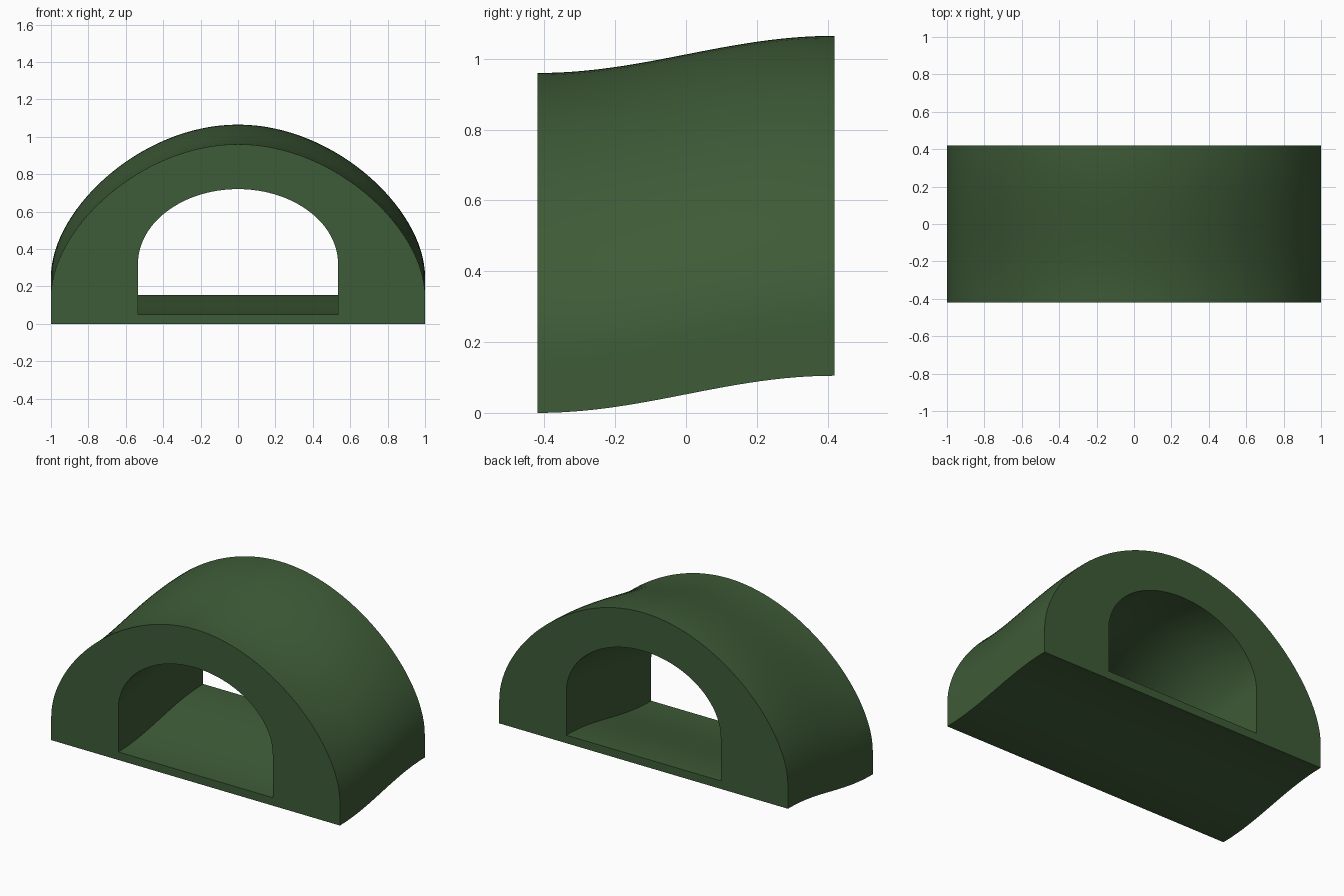
import bpy, bmesh, math
from mathutils import Vector
from mathutils.geometry import interpolate_bezier

cube = bpy.data.objects.get("Cube")
if cube:
    bpy.data.objects.remove(cube)

LENGTH, RISE, STEPS, ARC = 0.84, 0.105, 24, 32

green = bpy.data.materials.new("dark_green")
green.use_nodes = True
colour = (0.048, 0.104, 0.038, 1)
green.diffuse_color = colour
green.node_tree.nodes["Principled BSDF"].inputs["Base Color"].default_value = colour


def arch(half_width, bottom, spring, top, side_handle, top_handle):
    """Closed arch outline: flat base, short upright sides, curved top."""
    curve = interpolate_bezier(
        Vector((half_width, spring)), Vector((half_width, spring + side_handle)),
        Vector((top_handle, top)), Vector((0, top)), ARC)
    right = [(half_width, bottom)] + [(p.x, p.y) for p in curve]
    return right + [(-x, z) for x, z in reversed(right[:-1])]


# Matching outer and inner outlines, swept along a gently rising path
outlines = [arch(1, 0, 0.145, 0.96, 0.36, 0.52),
            arch(0.535, 0.05, 0.32, 0.72, 0.22, 0.295)]
bm = bmesh.new()
rings = []
for s in range(STEPS + 1):
    t = s / STEPS
    y = LENGTH * (t - 0.5)
    lift = RISE * (1 - math.cos(math.pi * t)) / 2
    rings.append([[bm.verts.new((x, y, z + lift)) for x, z in o] for o in outlines])

count = len(outlines[0])
for i in range(count):
    j = (i + 1) % count
    # Outer shell and tunnel walls
    for a, b in zip(rings, rings[1:]):
        for k in range(2):
            bm.faces.new((a[k][i], a[k][j], b[k][j], b[k][i]))
    # Front and back end faces
    for r in (rings[0], rings[-1]):
        bm.faces.new((r[0][i], r[0][j], r[1][j], r[1][i]))
bmesh.ops.recalc_face_normals(bm, faces=bm.faces)

mesh = bpy.data.meshes.new("arched_tunnel")
bm.to_mesh(mesh)
bm.free()
mesh.materials.append(green)
tunnel = bpy.data.objects.new("arched_tunnel", mesh)
bpy.context.collection.objects.link(tunnel)

bpy.ops.object.select_all(action="DESELECT")
tunnel.select_set(True)
bpy.context.view_layer.objects.active = tunnel
bpy.ops.object.shade_smooth_by_angle(angle=math.radians(35))
